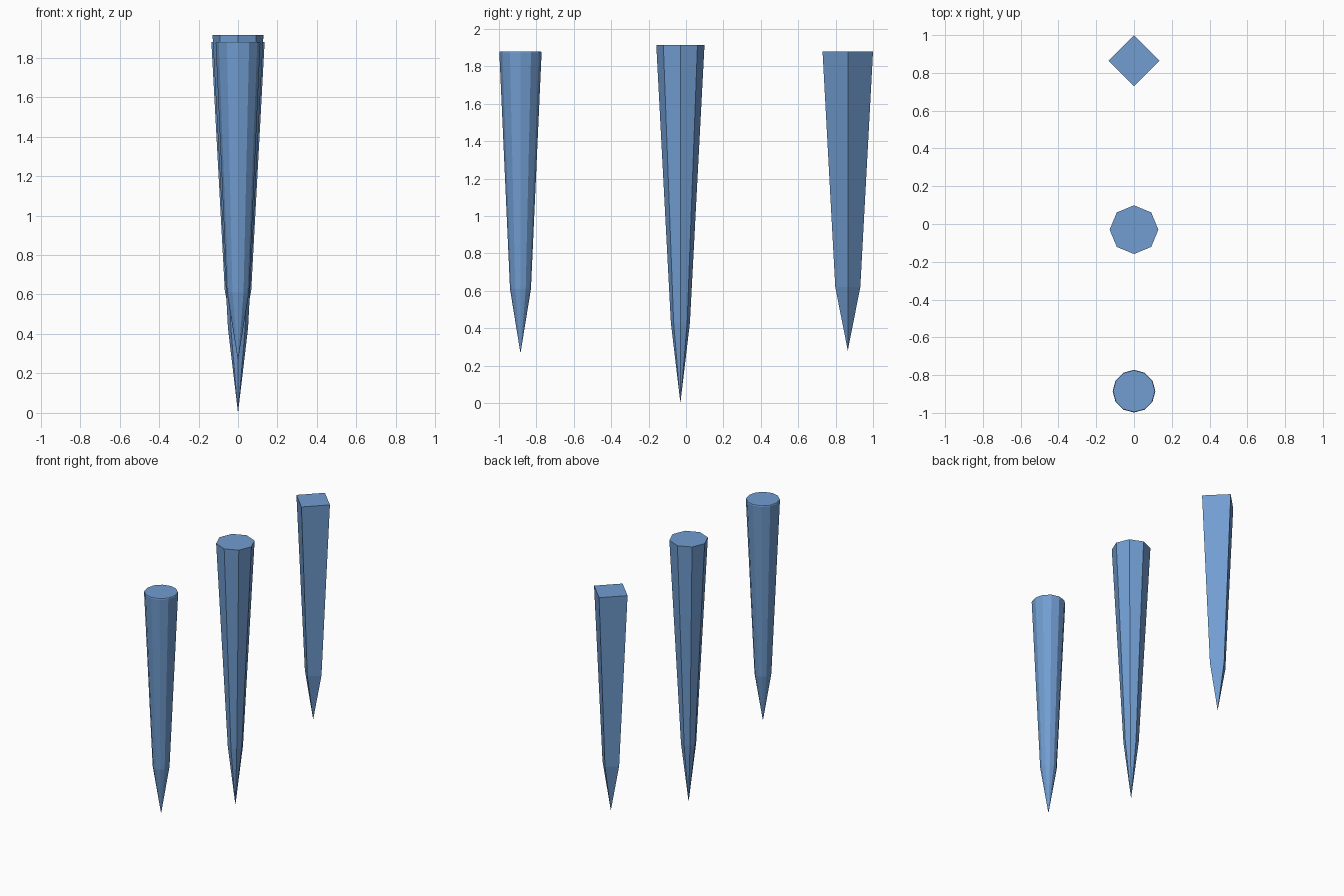
import bpy, bmesh, math

if "Cube" in bpy.data.objects:
    bpy.data.objects.remove(bpy.data.objects["Cube"])

blue = bpy.data.materials.new("soft_blue")
blue.diffuse_color = (0.165, 0.337, 0.64, 1)
blue.use_nodes = True
blue.node_tree.nodes["Principled BSDF"].inputs["Base Color"].default_value = blue.diffuse_color


def stake(name, sides, y, top, shoulder, tip, r_top, r_shoulder, chamfer):
    """Tapered shaft with a sharpened point; corners lie on the x and y axes."""
    bm = bmesh.new()
    sections = [(shoulder, r_shoulder), (top - 2 * chamfer, r_top)]
    if chamfer:
        sections.append((top, r_top - chamfer))
    rings = []
    for z, r in sections:
        rings.append([bm.verts.new((r * math.cos(2 * math.pi * i / sides),
                                    r * math.sin(2 * math.pi * i / sides), z))
                      for i in range(sides)])
    point = bm.verts.new((0, 0, tip))
    for i in range(sides):
        j = (i + 1) % sides
        bm.faces.new((point, rings[0][j], rings[0][i]))
        for a, b in zip(rings, rings[1:]):
            bm.faces.new((a[i], a[j], b[j], b[i]))
    bm.faces.new(rings[-1])
    bmesh.ops.recalc_face_normals(bm, faces=bm.faces[:])
    mesh = bpy.data.meshes.new(name)
    bm.to_mesh(mesh)
    bm.free()
    mesh.materials.append(blue)
    obj = bpy.data.objects.new(name, mesh)
    obj.location.y = y
    bpy.context.collection.objects.link(obj)


# Three stakes in a row, from front to back
stake("round_stake", 12, -0.885, 1.88, 0.61, 0.265, 0.113, 0.056, 0.003)
stake("octagonal_stake", 8, -0.03, 1.915, 0.43, 0.0, 0.129, 0.051, 0)
stake("square_stake", 4, 0.865, 1.88, 0.62, 0.28, 0.135, 0.067, 0)
